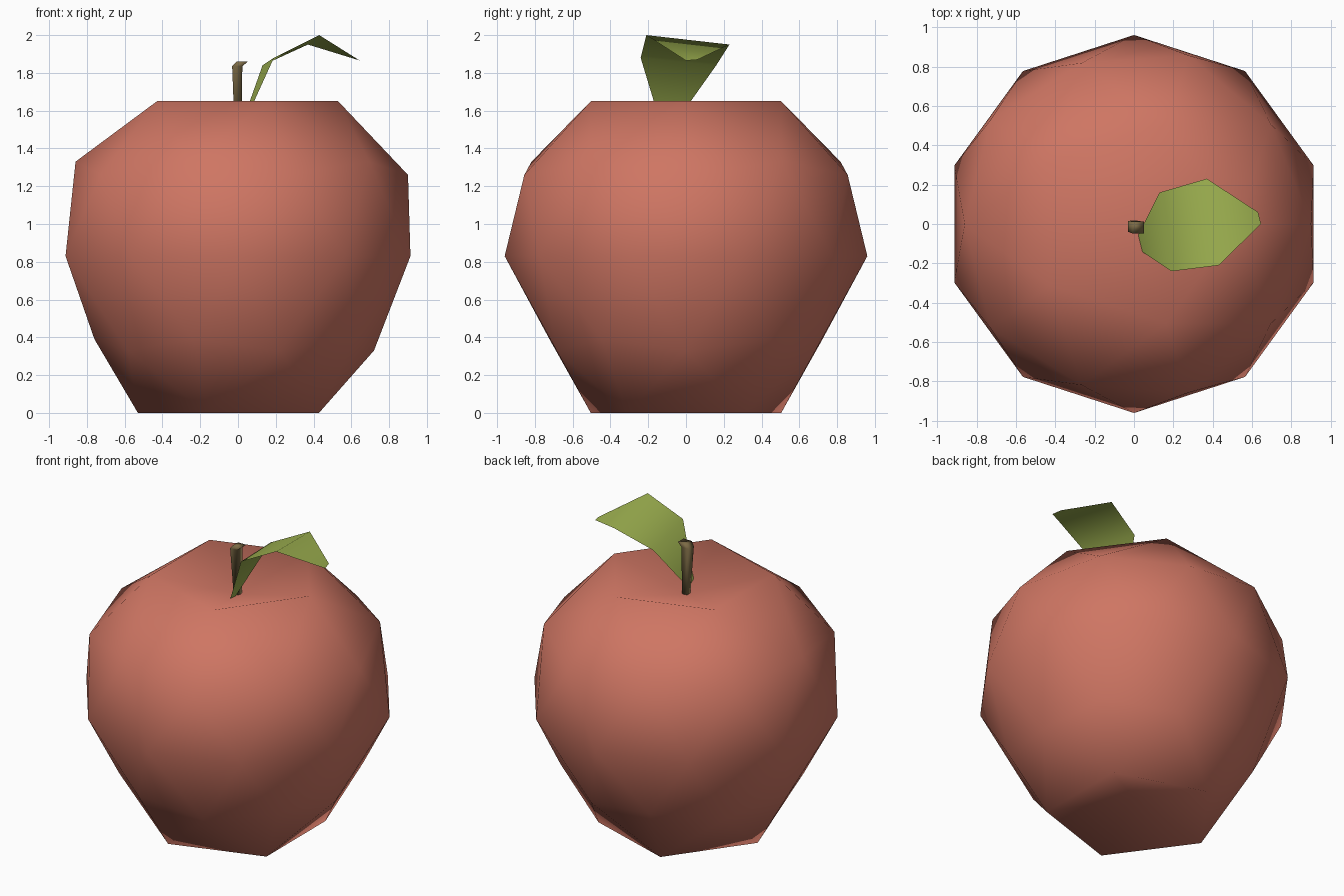
import bpy, bmesh, math

if "Cube" in bpy.data.objects:
    bpy.data.objects.remove(bpy.data.objects["Cube"])


def material(name, rgb):
    m = bpy.data.materials.new(name)
    m.diffuse_color = (*rgb, 1)
    m.use_nodes = True
    m.node_tree.nodes["Principled BSDF"].inputs["Base Color"].default_value = m.diffuse_color
    return m


def add_object(name, bm, mat):
    for f in bm.faces:
        f.smooth = True
    me = bpy.data.meshes.new(name)
    bm.to_mesh(me)
    bm.free()
    me.materials.append(mat)
    ob = bpy.data.objects.new(name, me)
    bpy.context.collection.objects.link(ob)
    return ob


red = material("apple_red", (0.62, 0.18, 0.125))
green = material("leaf_green", (0.34, 0.44, 0.08))
brown = material("stem_brown", (0.20, 0.145, 0.06))

# Apple: low-poly icosphere whose latitude rings are remapped to the profile
# (unit sphere height, radius, z)
RINGS = [(-1.0, 0.0, 0.12), (-0.851, 0.53, 0.0), (-0.526, 0.72, 0.33),
         (-0.447, 0.76, 0.39), (0.0, 0.96, 0.83), (0.447, 0.90, 1.26),
         (0.526, 0.86, 1.33), (0.851, 0.53, 1.65), (1.0, 0.0, 1.52)]
bm = bmesh.new()
bmesh.ops.create_icosphere(bm, subdivisions=2, radius=1)
for v in bm.verts:
    _, r, z = min(RINGS, key=lambda ring: abs(ring[0] - v.co.z))
    a = math.atan2(v.co.y, v.co.x)
    v.co = (r * math.cos(a), r * math.sin(a), z)
add_object("apple_body", bm, red)

# Stem: four-sided, flared and bent at the top (centre x, centre y, half width, z)
bm = bmesh.new()
loops = []
for cx, cy, h, z in [(0, 0, 0.017, 1.48), (-0.004, -0.012, 0.027, 1.835),
                     (0.022, -0.018, 0.03, 1.86)]:
    loops.append([bm.verts.new((cx + sx * h, cy + sy * h, z))
                  for sx, sy in ((-1, -1), (1, -1), (1, 1), (-1, 1))])
for lo, hi in zip(loops, loops[1:]):
    for i in range(4):
        j = (i + 1) % 4
        bm.faces.new((lo[i], lo[j], hi[j], hi[i]))
bm.faces.new(loops[-1])
bm.faces.new(loops[0][::-1])
add_object("stem", bm, brown)

# Leaf: single curled sheet, built from front/back edge pairs root to tip
PAIRS = [((0.04, -0.14, 1.55), (0.02, -0.06, 1.53)),
         ((0.19, -0.24, 1.88), (0.13, 0.16, 1.84)),
         ((0.43, -0.21, 2.00), (0.37, 0.23, 1.95)),
         ((0.645, 0.0, 1.865), (0.63, 0.06, 1.87))]
bm = bmesh.new()
rows = [[bm.verts.new(p) for p in pair] for pair in PAIRS]
for (a, b), (c, d) in zip(rows, rows[1:]):
    bm.faces.new((a, c, d, b))
add_object("leaf", bm, green)
